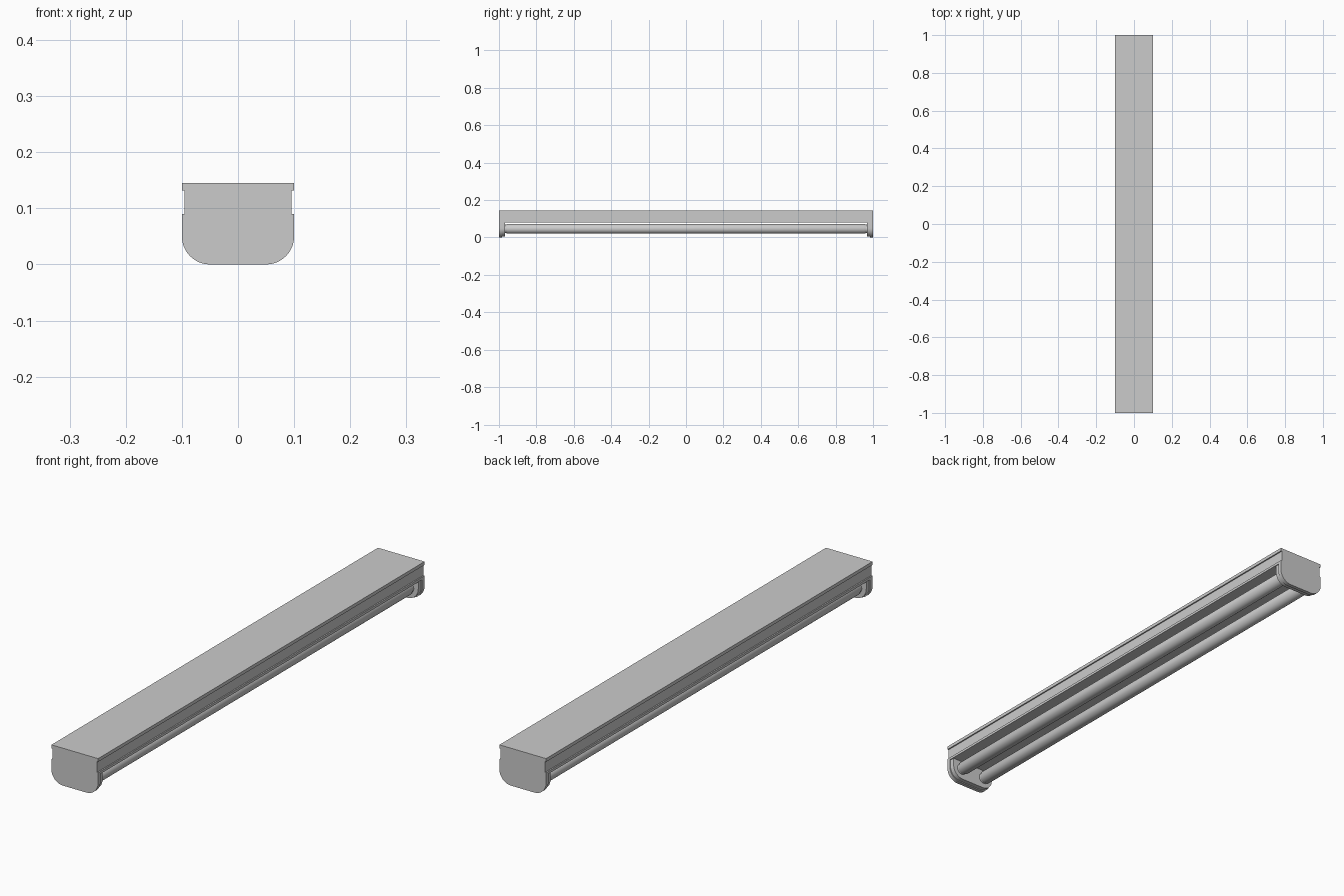
import bpy, bmesh, math

cube = bpy.data.objects.get("Cube")
if cube:
    bpy.data.objects.remove(cube, do_unlink=True)

# Single painted finish
grey = bpy.data.materials.new("light_grey")
grey.use_nodes = True
colour = (0.6, 0.6, 0.6, 1)
grey.diffuse_color = colour
grey.node_tree.nodes["Principled BSDF"].inputs["Base Color"].default_value = colour


def extrude(name, half, y0, y1, smooth=False):
    """Extrude a mirrored half profile of (x, z) points along y."""
    outline = half + [(-x, z) for x, z in reversed(half) if x > 0]
    bm = bmesh.new()
    face = bm.faces.new([bm.verts.new((x, y0, z)) for x, z in outline])
    result = bmesh.ops.extrude_face_region(bm, geom=[face])
    moved = [v for v in result["geom"] if isinstance(v, bmesh.types.BMVert)]
    bmesh.ops.translate(bm, verts=moved, vec=(0, y1 - y0, 0))
    bmesh.ops.recalc_face_normals(bm, faces=bm.faces)
    return finish(name, bm, smooth)


def lathe(name, x, z, rings, sides=32):
    """Closed round part along y, from (y, radius) rings."""
    bm = bmesh.new()
    loops = []
    for y, r in rings:
        angles = [2 * math.pi * i / sides for i in range(sides)]
        loops.append([bm.verts.new((x + r * math.cos(a), y, z + r * math.sin(a))) for a in angles])
    for a, b in zip(loops, loops[1:]):
        for i in range(sides):
            j = (i + 1) % sides
            bm.faces.new((a[i], a[j], b[j], b[i]))
    bm.faces.new(loops[0])
    bm.faces.new(loops[-1])
    bmesh.ops.recalc_face_normals(bm, faces=bm.faces)
    return finish(name, bm, True)


def finish(name, bm, smooth):
    mesh = bpy.data.meshes.new(name)
    bm.to_mesh(mesh)
    bm.free()
    mesh.materials.append(grey)
    obj = bpy.data.objects.new(name, mesh)
    bpy.context.collection.objects.link(obj)
    if smooth:
        bpy.ops.object.select_all(action="DESELECT")
        obj.select_set(True)
        bpy.context.view_layer.objects.active = obj
        bpy.ops.object.shade_smooth_by_angle(angle=math.radians(30))
    return obj


def cap_curve(width, bottom, radius, steps=12):
    """Rounded lower corner, from the side down to the bottom."""
    angles = [math.pi / 2 * i / steps for i in range(steps + 1)]
    return [(width - radius + radius * math.cos(a), bottom + radius - radius * math.sin(a))
            for a in angles]


# Housing with a top lip and a recessed channel down each side
W, H, WAIST = 0.1, 0.145, 0.095
upper = [(W, H), (W, 0.132), (WAIST, 0.132), (WAIST, 0.09), (W, 0.09)]
extrude("housing", upper + [(W, 0.08)], -0.985, 0.985)

# End caps: outer plate plus a slightly smaller inner step
for side, label in ((-1, "front"), (1, "back")):
    extrude(label + "_end_cap", upper + cap_curve(W, 0, 0.05), side * 0.985, side, True)
    inner = [(0.096, 0.086)] + cap_curve(0.096, 0.004, 0.046)
    extrude(label + "_end_cap_step", inner, side * 0.967, side * 0.986, True)

# Two lamp tubes with end collars and sockets
for side, label in ((-1, "right"), (1, "left")):
    x, z, r = side * 0.055, 0.046, 0.026
    lathe(label + "_lamp_tube", x, z,
          [(-0.96, 0.023), (-0.953, r), (0.953, r), (0.96, 0.023)])
    for end, where in ((-1, "front"), (1, "back")):
        lathe(f"{label}_{where}_socket", x, z, [(end * 0.955, 0.022), (end * 0.97, 0.022)])
